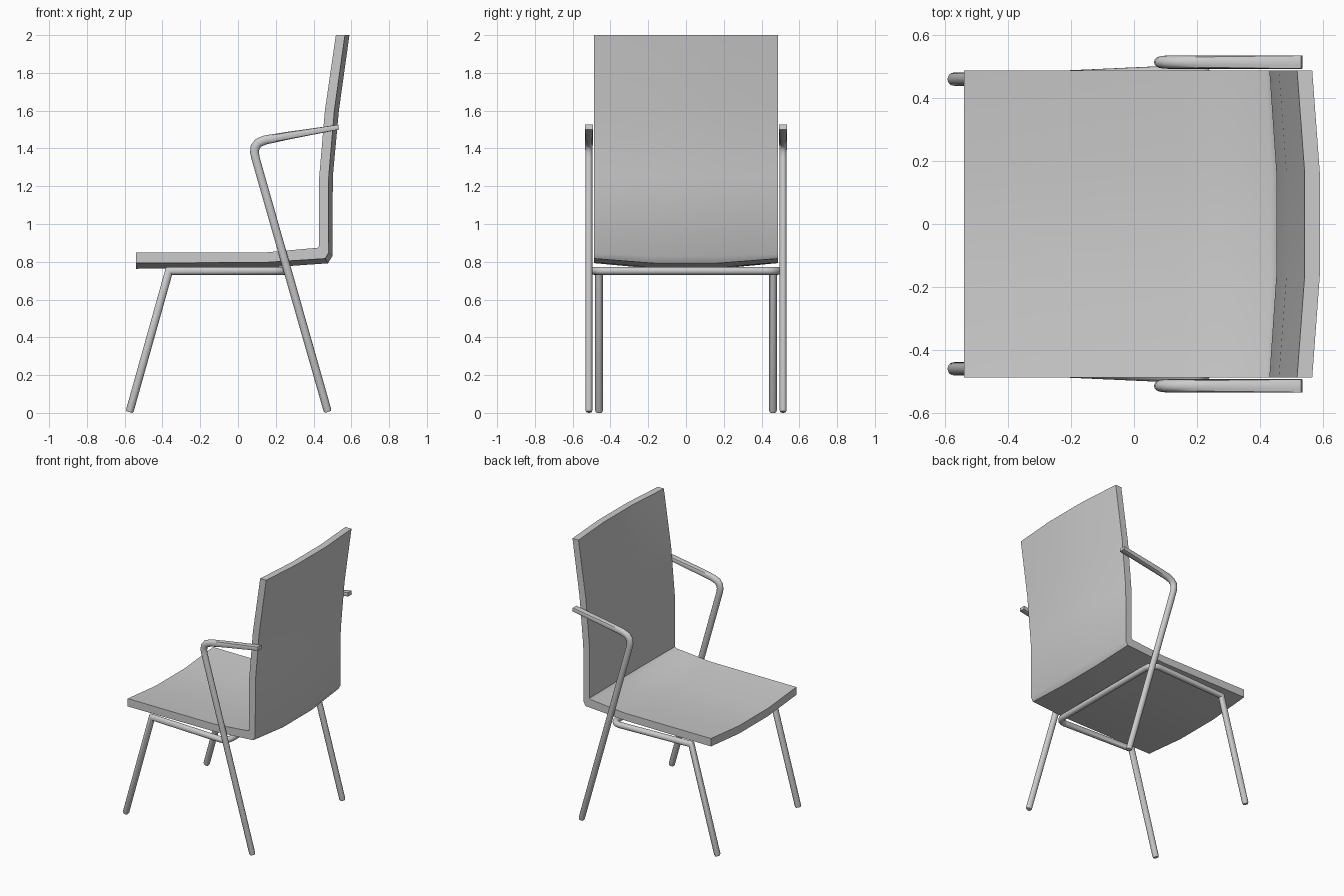
import bpy, bmesh, math
from mathutils import Vector

if "Cube" in bpy.data.objects:
    bpy.data.objects.remove(bpy.data.objects["Cube"])


def finish(name, bm):
    bmesh.ops.recalc_face_normals(bm, faces=bm.faces[:])
    mesh = bpy.data.meshes.new(name)
    bm.to_mesh(mesh)
    bm.free()
    ob = bpy.data.objects.new(name, mesh)
    bpy.context.collection.objects.link(ob)
    bpy.ops.object.select_all(action='DESELECT')
    ob.select_set(True)
    bpy.context.view_layer.objects.active = ob
    bpy.ops.object.shade_smooth_by_angle(angle=math.radians(40))
    return ob


def tube(name, path, sections, sides=16):
    """Mitred sweep; each section is (half width, half height, squareness)."""
    pts = [Vector(p) for p in path]
    dirs = [(b - a).normalized() for a, b in zip(pts, pts[1:])]
    bm = bmesh.new()
    rings, u, last = [], Vector((0, 1, 0)), None
    for i, p in enumerate(pts):
        d1, d2 = dirs[max(i - 1, 0)], dirs[min(i, len(dirs) - 1)]
        t = (d1 + d2).normalized()
        if last:
            u = last.rotation_difference(t) @ u
        u = (u - t * u.dot(t)).normalized()
        last, v = t, t.cross(u)
        n = (d2 - d1).normalized()
        stretch = 1 / t.dot(d1) - 1
        w, h, sq = sections[i]
        ring = []
        for k in range(sides):
            a = 2 * math.pi * k / sides
            c, s = math.cos(a), math.sin(a)
            m = max(abs(c), abs(s)) ** sq
            q = u * (c * w / m) + v * (s * h / m)
            q += n * (q.dot(n) * stretch)
            ring.append(bm.verts.new(p + q))
        rings.append(ring)
    for a, b in zip(rings, rings[1:]):
        for k in range(sides):
            j = (k + 1) % sides
            bm.faces.new((a[k], a[j], b[j], b[k]))
    bm.faces.new(rings[0])
    bm.faces.new(rings[-1])
    return finish(name, bm)


# Seat and backrest: one bent shell, dished across its width
# each row: inner x, z, outer x, z, dish direction x, z
rows = [
    (-0.54, 0.85, -0.54, 0.793, 0, -0.03),
    (0.15, 0.85, 0.15, 0.797, 0, -0.028),
    (0.42, 0.874, 0.462, 0.817, 0.014, -0.025),
    (0.43, 0.882, 0.478, 0.845, 0.022, -0.015),
    (0.43, 1.25, 0.48, 1.25, 0.022, 0),
    (0.46, 1.6, 0.51, 1.6, 0.024, 0),
    (0.518, 2.0, 0.566, 2.0, 0.024, 0),
]
cols = [(-0.487, 0), (-0.165, 1), (0.165, 1), (0.487, 0)]
bm = bmesh.new()
inner = [[bm.verts.new((r[0] + r[4] * k, y, r[1] + r[5] * k)) for y, k in cols] for r in rows]
outer = [[bm.verts.new((r[2] + r[4] * k, y, r[3] + r[5] * k)) for y, k in cols] for r in rows]
for i in range(len(rows) - 1):
    for g in (inner, outer):
        for j in range(3):
            bm.faces.new((g[i][j], g[i + 1][j], g[i + 1][j + 1], g[i][j + 1]))
    for j in (0, 3):
        bm.faces.new((inner[i][j], inner[i + 1][j], outer[i + 1][j], outer[i][j]))
for i in (0, -1):
    for j in range(3):
        bm.faces.new((inner[i][j], inner[i][j + 1], outer[i][j + 1], outer[i][j]))
finish("seat_and_back", bm)

# Front legs, side rails and rear crossbar: one continuous bent tube
half = [(-0.575, -0.46, 0.004), (-0.572, -0.46, 0.014), (-0.365, -0.46, 0.752),
        (0.19, -0.485, 0.752)]
for k in range(1, 6):
    a = math.radians(90 * k / 5)
    half.append((0.19 + 0.06 * math.sin(a), -0.425 - 0.06 * math.cos(a), 0.752))
path = half + [(x, -y, z) for x, y, z in reversed(half)]
r = 0.021
secs = [(r, r, 0)] * len(path)
secs[0] = secs[-1] = (0.017, 0.017, 0)
tube("front_legs_and_underframe", path, secs)

# Rear legs bending forward into the flattened armrests
arm = [(0.476, 0.005), (0.473, 0.015), (0.094, 1.345), (0.087, 1.38), (0.091, 1.408),
       (0.108, 1.43), (0.145, 1.445), (0.25, 1.465), (0.533, 1.513)]
arm_secs = [(0.015, 0.016, 0), (0.019, 0.021, 0), (0.019, 0.022, 0), (0.019, 0.023, 0),
            (0.02, 0.024, 0), (0.021, 0.024, 0), (0.021, 0.024, 0.1),
            (0.021, 0.021, 0.4), (0.021, 0.013, 0.95)]
for side, label in ((-1, "right"), (1, "left")):
    tube(f"{label}_rear_leg_and_armrest", [(x, side * 0.514, z) for x, z in arm], arm_secs)
